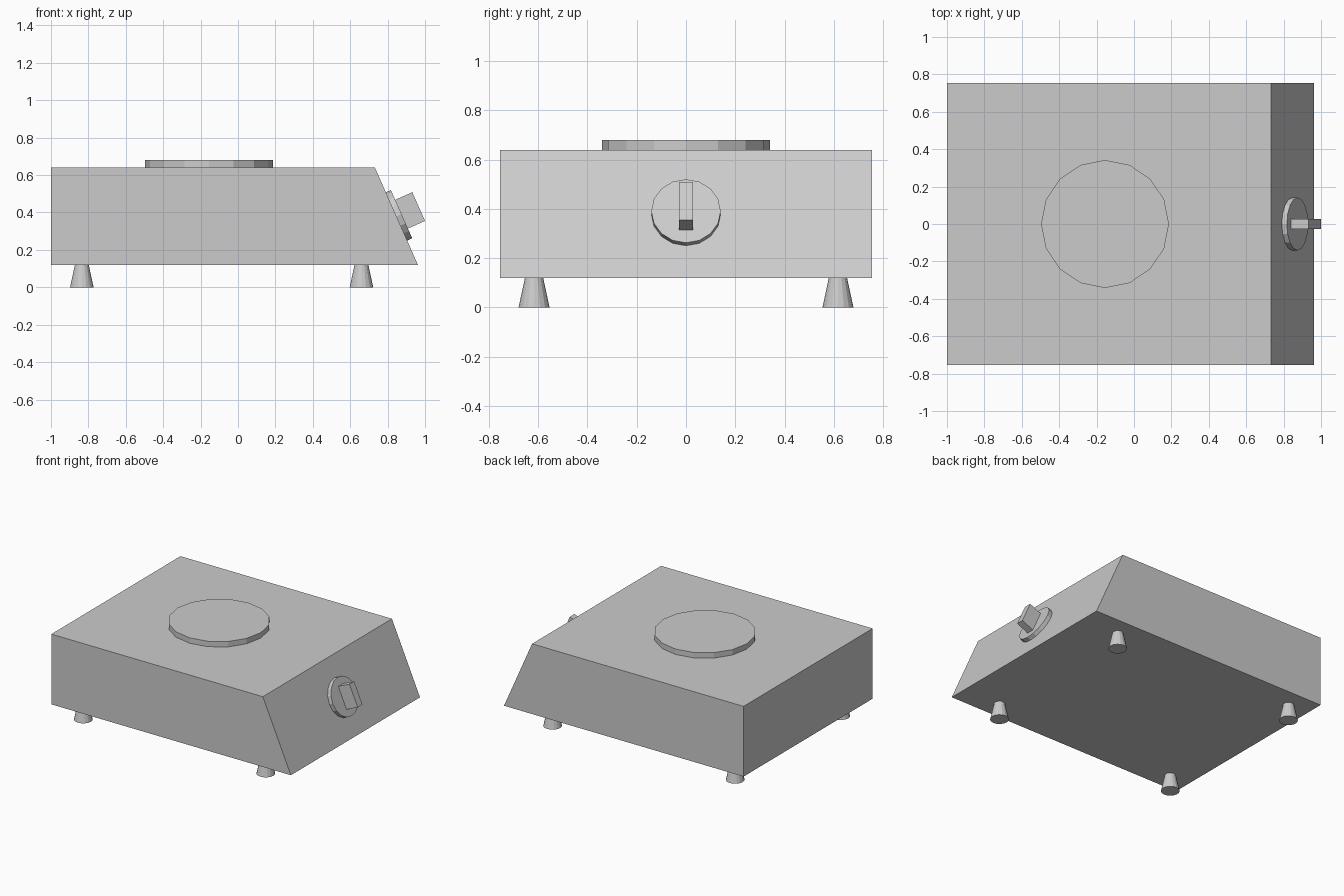
import bpy, bmesh
from math import atan2
from mathutils import Matrix, Vector

if "Cube" in bpy.data.objects:
    bpy.data.objects.remove(bpy.data.objects["Cube"])


def finish(name, bm, matrix=Matrix()):
    bmesh.ops.recalc_face_normals(bm, faces=bm.faces[:])
    mesh = bpy.data.meshes.new(name)
    bm.to_mesh(mesh)
    bm.free()
    obj = bpy.data.objects.new(name, mesh)
    obj.matrix_world = matrix
    bpy.context.collection.objects.link(obj)
    return obj


def cone(name, matrix, r_bottom, r_top, depth, sides=16):
    # base sits on the local origin
    bm = bmesh.new()
    bmesh.ops.create_cone(bm, cap_ends=True, segments=sides, radius1=r_bottom,
                          radius2=r_top, depth=depth,
                          matrix=Matrix.Translation((0, 0, depth / 2)))
    return finish(name, bm, matrix)


# body: side profile with sloped control panel, extruded across y
HALF_Y = 0.755
profile = [(-1, 0.12), (0.962, 0.12), (0.732, 0.64), (-1, 0.64)]
bm = bmesh.new()
face = bm.faces.new([bm.verts.new((x, -HALF_Y, z)) for x, z in profile])
ext = bmesh.ops.extrude_face_region(bm, geom=[face])["geom"]
bmesh.ops.translate(bm, vec=(0, 2 * HALF_Y, 0),
                    verts=[v for v in ext if isinstance(v, bmesh.types.BMVert)])
finish("body", bm)

# hot plate
cone("hot_plate", Matrix.Translation((-0.155, 0, 0.64)), 0.342, 0.342, 0.04)

# four tapered feet
for side_x, x in (("left", -0.835), ("right", 0.66)):
    for side_y, y in (("front", -0.617), ("back", 0.617)):
        cone(f"foot_{side_y}_{side_x}", Matrix.Translation((x, y, 0)),
             0.063, 0.037, 0.12)

# control knob, local z pointing out of the sloped panel
panel = Matrix.Translation((0.847, 0, 0.379)) @ Matrix.Rotation(atan2(0.52, 0.23), 4, "Y")
cone("knob_disc", panel, 0.141, 0.141, 0.03)

# knob grip
bm = bmesh.new()
bmesh.ops.create_cube(bm, size=1)
bmesh.ops.scale(bm, vec=Vector((0.168, 0.055, 0.1)), verts=bm.verts)
finish("knob_grip", bm, panel @ Matrix.Translation((0, 0, 0.08)))
